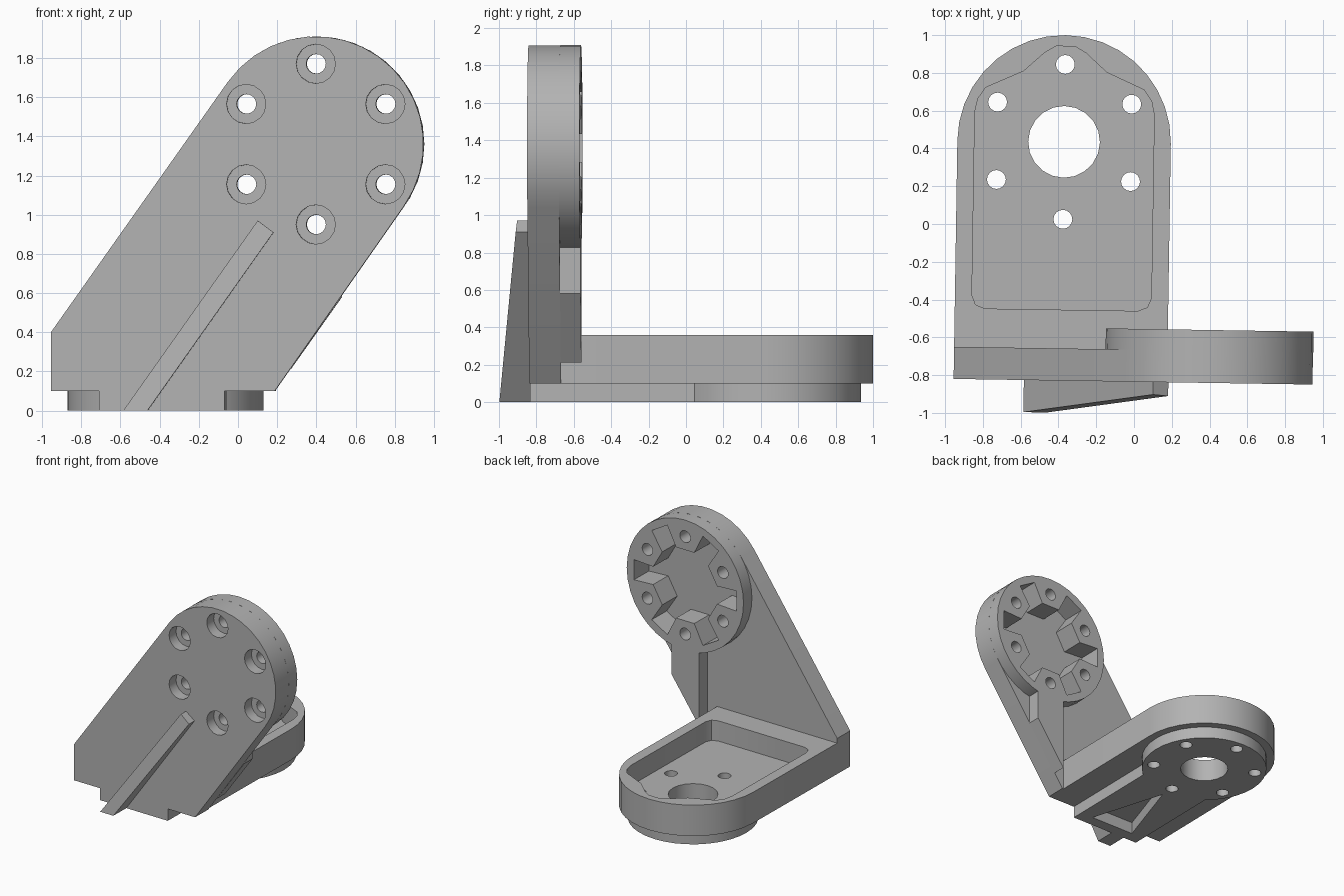
import bpy, bmesh, math
from mathutils import Matrix, Vector

cube = bpy.data.objects.get("Cube")
if cube:
    bpy.data.objects.remove(cube, do_unlink=True)

grey = bpy.data.materials.new("plain grey")
grey.use_nodes = True
colour = (0.45, 0.45, 0.45, 1)
grey.diffuse_color = colour
grey.node_tree.nodes["Principled BSDF"].inputs["Base Color"].default_value = colour

parts = []


def prism(name, pts, axis, lo, hi):
    """Extrude a 2D outline along y (points are x, z) or z (points are x, y)."""
    bm = bmesh.new()
    place = (lambda p, d: (p[0], d, p[1])) if axis == "y" else (lambda p, d: (p[0], p[1], d))
    face = bm.faces.new([bm.verts.new(place(p, lo)) for p in pts])
    out = bmesh.ops.extrude_face_region(bm, geom=[face])
    moved = [g for g in out["geom"] if isinstance(g, bmesh.types.BMVert)]
    step = Vector((0, hi - lo, 0)) if axis == "y" else Vector((0, 0, hi - lo))
    bmesh.ops.translate(bm, verts=moved, vec=step)
    bmesh.ops.recalc_face_normals(bm, faces=bm.faces)
    mesh = bpy.data.meshes.new(name)
    bm.to_mesh(mesh)
    bm.free()
    mesh.materials.append(grey)
    ob = bpy.data.objects.new(name, mesh)
    bpy.context.collection.objects.link(ob)
    return ob


def part(*args):
    ob = prism(*args)
    parts.append(ob)
    return ob


def arc(c, r, start, end, n):
    angles = [math.radians(start + (end - start) * i / n) for i in range(n + 1)]
    return [(c[0] + r * math.cos(a), c[1] + r * math.sin(a)) for a in angles]


def circle(c, r, n=32):
    return arc(c, r, 0, 360, n)[:-1]


def bolt_centres(c):
    return [arc(c, 0.41, 30 + 60 * i, 90, 1)[0] for i in range(6)]


def cut(targets, cutters):
    for ob in targets:
        for c in cutters:
            mod = ob.modifiers.new("cut", "BOOLEAN")
            mod.operation, mod.solver, mod.object = "DIFFERENCE", "EXACT", c
        bpy.context.view_layer.update()
        deps = bpy.context.evaluated_depsgraph_get()
        mesh = bpy.data.meshes.new_from_object(ob.evaluated_get(deps))
        ob.modifiers.clear()
        ob.data = mesh
    for c in cutters:
        bpy.data.objects.remove(c, do_unlink=True)


HUB = (0.41, 1.36)       # upright round end, x z
SEAT = (-0.377, 0.429)   # base round end, x y
FRONT, WEB, BACK = -0.835, -0.665, -0.555
LEAN = 54.7
slope = math.tan(math.radians(LEAN))

# leaning upright plate
upright = part("upright_plate",
               [(-0.942, 0.4), (-0.942, 0.1), (0.2, 0.1)]
               + arc(HUB, 0.55, LEAN - 90, LEAN + 90, 18), "y", FRONT, WEB)

# thick round pad and the stem below it
pad = part("round_pad", circle(HUB, 0.55, 36), "y", WEB, BACK)
edge_z = lambda x: 0.1 + (x - 0.2) * slope
stem = part("pad_stem", [(0.28, edge_z(0.28)), (0.54, edge_z(0.54)),
                         (0.54, 0.9), (0.28, 0.9)], "y", WEB, BACK)

# star-shaped recess, bolt holes and counterbores
star = []
for i in range(6):
    for r, off in ((0.31, -14), (0.49, -10), (0.49, 10), (0.31, 14)):
        star += arc(HUB, r, 60 * i + off, 0, 1)[:1]
cutters = [prism("cutter", star, "y", -0.75, -0.4)]
for c in bolt_centres(HUB):
    cutters.append(prism("cutter", circle(c, 0.05, 16), "y", -1, -0.4))
    cutters.append(prism("cutter", circle(c, 0.1, 16), "y", -1, FRONT + 0.09))
cut([upright, pad, stem], cutters)

# base tray with round end
base = part("base_tray", [(SEAT[0] - 0.565, FRONT), (SEAT[0] + 0.565, FRONT)]
            + arc(SEAT, 0.565, 0, 180, 18), "z", 0.1, 0.36)
flange = part("bottom_flange", circle(SEAT, 0.5, 36), "z", 0, 0.1)

# tray recess, mirrored about the tray centre line
half = [(0.405, -0.46), (0.455, -0.44), (0.475, -0.39), (0.475, 0.58), (0.46, 0.65),
        (0.42, 0.71), (0.22, 0.8), (0.11, 0.9), (0.05, 0.935)]
recess = [(SEAT[0] + x, y) for x, y in half] + [(SEAT[0] - x, y) for x, y in reversed(half)]
cutters = [prism("cutter", recess, "z", 0.19, 0.6),
           prism("cutter", circle(SEAT, 0.19, 20), "z", -0.2, 0.5)]
for c in bolt_centres(SEAT):
    cutters.append(prism("cutter", circle(c, 0.05, 16), "z", -0.2, 0.5))
cut([base, flange], cutters)

# raised underside frame with a triangular window
frame = part("underside_frame", [(-0.697, FRONT), (-0.057, FRONT),
                                 (-0.057, 0.06), (-0.697, 0.06)], "z", 0, 0.1)
window = prism("cutter", [(-0.58, -0.74), (-0.174, -0.74), (-0.377, -0.1)], "z", -0.1, 0.2)
clearance = prism("cutter", circle(SEAT, 0.495, 36), "z", -0.1, 0.2)
cut([frame], [window, clearance])

# tapering diagonal rib on the front
rib = part("front_rib", [(-0.57, 0), (-0.447, 0), (0.195, 0.91), (0.115, 0.97)],
           "y", -1, FRONT + 0.02)
for v in rib.data.vertices:
    if v.co.y < -0.9:
        v.co.y = -1.005 + 0.107 * v.co.z

# slight turn of the whole bracket, then shading
turn = Matrix.Rotation(math.radians(-0.9), 4, "Z")
for ob in parts:
    ob.data.transform(turn)
    bpy.ops.object.select_all(action="DESELECT")
    ob.select_set(True)
    bpy.context.view_layer.objects.active = ob
    bpy.ops.object.shade_smooth_by_angle(angle=math.radians(30))
